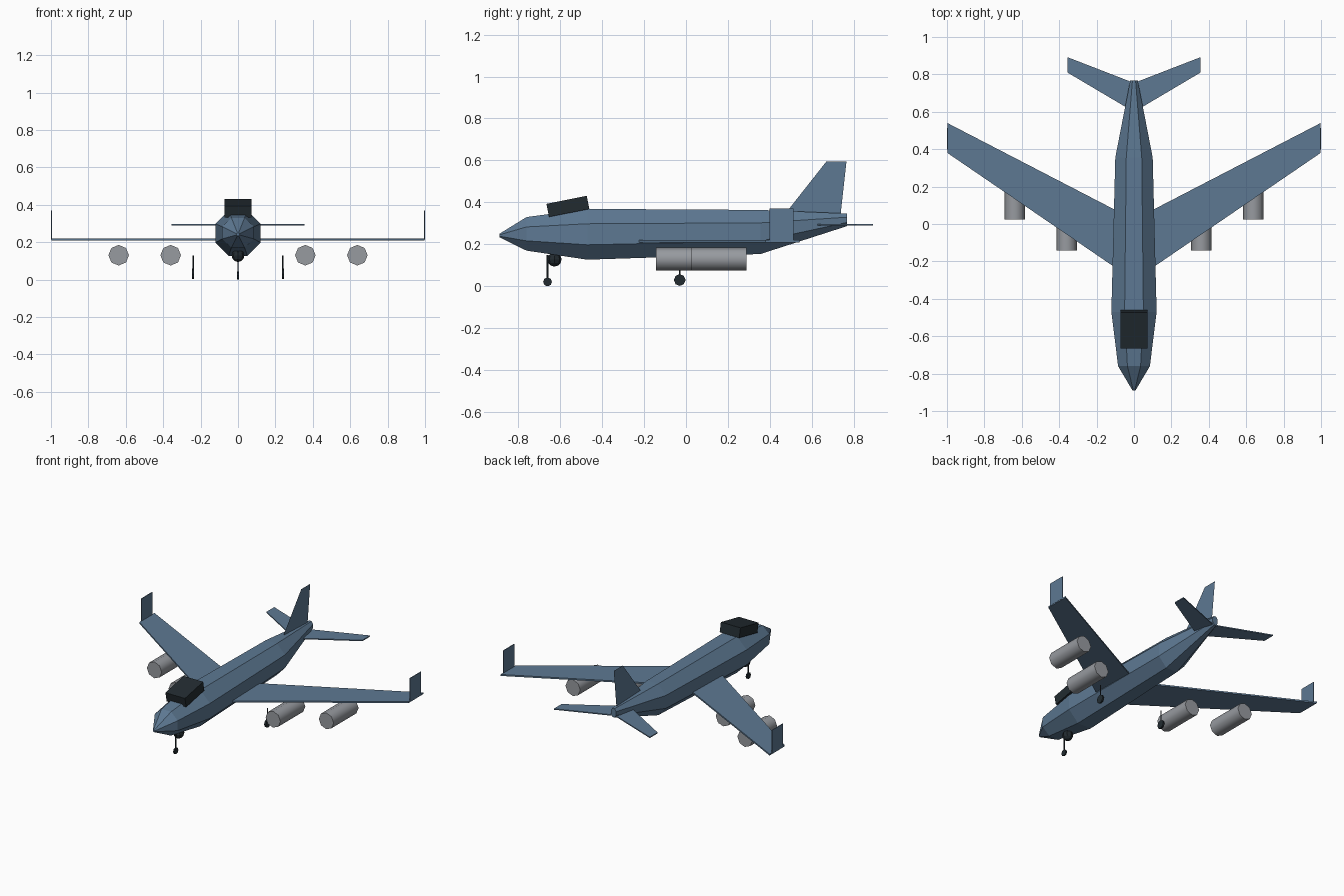
import bpy
import bmesh
from math import radians, cos, sin, pi
from mathutils import Matrix

cube = bpy.data.objects.get("Cube")
if cube:
    bpy.data.objects.remove(cube, do_unlink=True)


def material(name, rgb):
    mat = bpy.data.materials.new(name)
    mat.use_nodes = True
    mat.diffuse_color = (*rgb, 1)
    mat.node_tree.nodes["Principled BSDF"].inputs["Base Color"].default_value = (*rgb, 1)
    return mat


BLUE = material("slate_blue", (0.11, 0.19, 0.29))
GREY = material("engine_grey", (0.31, 0.325, 0.35))
DARK = material("dark_charcoal", (0.016, 0.024, 0.03))


def finish(name, bm, mat, smooth=False):
    bmesh.ops.recalc_face_normals(bm, faces=bm.faces)
    mesh = bpy.data.meshes.new(name)
    bm.to_mesh(mesh)
    bm.free()
    mesh.materials.append(mat)
    obj = bpy.data.objects.new(name, mesh)
    bpy.context.collection.objects.link(obj)
    if smooth:
        bpy.ops.object.select_all(action="DESELECT")
        obj.select_set(True)
        bpy.context.view_layer.objects.active = obj
        bpy.ops.object.shade_smooth_by_angle(angle=radians(50))
    return obj


def plate(name, outline, thickness, axis, mat=BLUE):
    """Flat panel from an outline, thickened evenly about its plane."""
    bm = bmesh.new()
    bottom, top = ([bm.verts.new([c + s * thickness / 2 * (i == axis) for i, c in enumerate(p)])
                    for p in outline] for s in (-1, 1))
    bm.faces.new(bottom)
    bm.faces.new(top)
    n = len(outline)
    for i in range(n):
        j = (i + 1) % n
        bm.faces.new((bottom[i], bottom[j], top[j], top[i]))
    return finish(name, bm, mat)


def cylinder(name, centre, radius, depth, axis, sides, mat, smooth=False):
    bm = bmesh.new()
    turn = {"X": Matrix.Rotation(pi / 2, 4, "Y"), "Y": Matrix.Rotation(pi / 2, 4, "X"),
            "Z": Matrix.Identity(4)}[axis]
    bmesh.ops.create_cone(bm, cap_ends=True, segments=sides, radius1=radius, radius2=radius,
                          depth=depth, matrix=Matrix.Translation(centre) @ turn)
    return finish(name, bm, mat, smooth)


# Fuselage: octagonal rings as (y, centre z, half width, half height)
rings = [(-0.89, 0.242, 0.008, 0.008), (-0.76, 0.25, 0.085, 0.08), (-0.47, 0.248, 0.121, 0.121),
         (0.355, 0.259, 0.1, 0.105), (0.768, 0.317, 0.02, 0.03)]
bm = bmesh.new()
loops = []
for y, z, w, h in rings:
    angles = [(k + 0.5) * pi / 4 for k in range(8)]
    k = 1 / cos(pi / 8)
    loops.append([bm.verts.new((w * k * cos(a), y, z + h * k * sin(a))) for a in angles])
for a, b in zip(loops, loops[1:]):
    for i in range(8):
        j = (i + 1) % 8
        bm.faces.new((a[i], a[j], b[j], b[i]))
bm.faces.new(loops[0])
bm.faces.new(loops[-1])
finish("fuselage", bm, BLUE)

# Tail fin: a single thin sheet
bm = bmesh.new()
fin = [(0.48, 0.355), (0.67, 0.596), (0.765, 0.596), (0.736, 0.335)]
bm.faces.new([bm.verts.new((0, y, z)) for y, z in fin])
finish("tail_fin", bm, BLUE)

# Wings, winglets, tailplanes, engines and main gear on both sides
for side, s in (("left", 1), ("right", -1)):
    plate(side + "_wing", [(s * x, y, 0.215) for x, y in
          ((0.09, -0.24), (0.998, 0.38), (0.998, 0.54), (0.09, 0.07))], 0.01, 2)
    plate(side + "_winglet", [(s * 0.997, y, z) for y, z in
          ((0.397, 0.215), (0.513, 0.215), (0.513, 0.37), (0.397, 0.37))], 0.005, 0)
    plate(side + "_tailplane", [(s * x, y, 0.293) for x, y in
          ((0.01, 0.605), (0.356, 0.81), (0.356, 0.892), (0.01, 0.758))], 0.007, 2)
    for label, x, y in (("inner", 0.36, -0.011), ("outer", 0.638, 0.156)):
        cylinder(f"{side}_{label}_engine", (s * x, y, 0.13), 0.055, 0.264, "Y", 8, GREY, True)
    cylinder(side + "_main_wheel", (s * 0.24, -0.03, 0.03), 0.028, 0.012, "X", 8, DARK)
    cylinder(side + "_main_strut", (s * 0.24, -0.03, 0.08), 0.004, 0.096, "Z", 6, DARK)

# Nose gear and chin turret
cylinder("nose_wheel", (0, -0.66, 0.021), 0.021, 0.01, "X", 8, DARK)
cylinder("nose_strut", (0, -0.66, 0.085), 0.004, 0.13, "Z", 6, DARK)
bm = bmesh.new()
bmesh.ops.create_uvsphere(bm, u_segments=8, v_segments=6, radius=0.034,
                          matrix=Matrix.Translation((0, -0.627, 0.128)))
finish("chin_turret", bm, DARK)

# Cockpit block, tilted nose-down
bm = bmesh.new()
bmesh.ops.create_cube(bm, size=1, matrix=Matrix.Translation((0, -0.563, 0.381))
                      @ Matrix.Rotation(radians(11.3), 4, "X")
                      @ Matrix.Diagonal((0.145, 0.196, 0.064, 1)))
finish("cockpit_canopy", bm, DARK)
